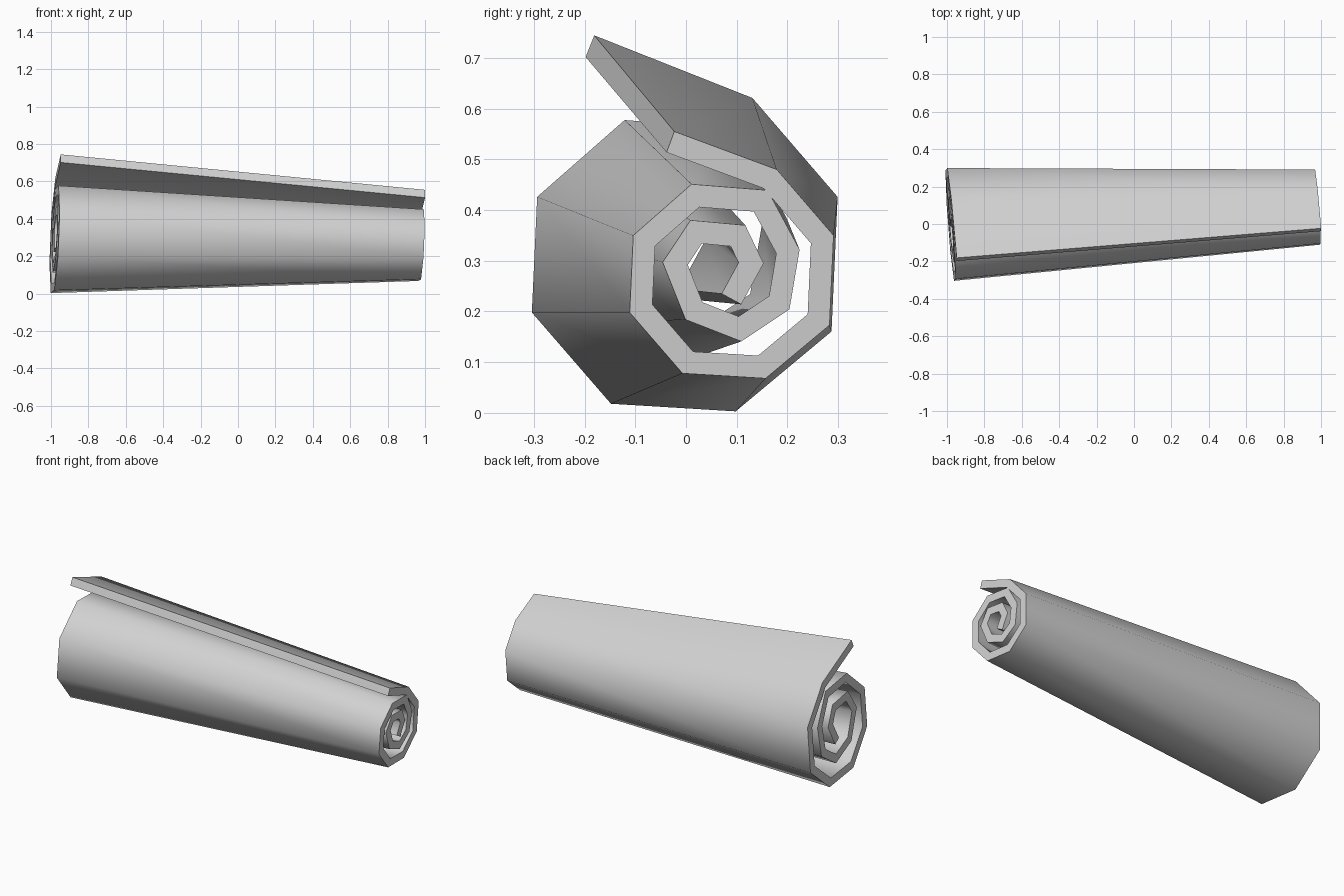
import bpy
import bmesh
import math
from mathutils import Vector

cube = bpy.data.objects.get("Cube")
if cube:
    bpy.data.objects.remove(cube, do_unlink=True)

# Outer spiral of the narrow end as (y, z), from the free edge to the core
SPIRAL = [Vector(p) for p in (
    (-.023, .555), (.179, .48), (.291, .35), (.283, .173), (.157, .068),
    (-.007, .078), (-.111, .198), (-.104, .35), (.011, .451), (.161, .439),
    (.224, .322), (.204, .204), (.109, .141), (-.001, .184), (-.046, .297),
    (.009, .38), (.117, .37), (.153, .295), (.109, .214))]
PIVOT = Vector((.275, .198))


def inset(points, thickness):
    """Offset an open path to its inner side with mitred corners."""
    normals = []
    for a, b in zip(points, points[1:]):
        d = (b - a).normalized()
        normals.append(Vector((d.y, -d.x)))
    result = []
    for i, p in enumerate(points):
        before = normals[max(i - 1, 0)]
        after = normals[min(i, len(normals) - 1)]
        result.append(p + (before + after) * thickness / (1 + before.dot(after)))
    return result


def add_ring(bm, points, offset):
    """Place path points on an end plane square to the sloping axis."""
    return [bm.verts.new((offset - .075 * y + .044 * z, y, z)) for y, z in points]


# The wide end is the same spiral, enlarged, with a slightly longer flap
wide = [PIVOT + (p - PIVOT) * 1.5 for p in SPIRAL]
wide[0] += Vector((-.009, .011))

bm = bmesh.new()
near_out = add_ring(bm, SPIRAL, .975)
near_in = add_ring(bm, inset(SPIRAL, .044), .975)
far_out = add_ring(bm, wide, -.994)
far_in = add_ring(bm, inset(wide, .046), -.994)

# Walls and end caps of the rolled sheet
strips = ((near_out, far_out), (far_out, far_in), (far_in, near_in), (near_in, near_out))
for a, b in strips:
    for i in range(len(SPIRAL) - 1):
        bm.faces.new((a[i], a[i + 1], b[i + 1], b[i]))

# Long edges: outer flap and inner core
for i in (0, -1):
    bm.faces.new((near_out[i], far_out[i], far_in[i], near_in[i]))
bmesh.ops.recalc_face_normals(bm, faces=bm.faces)

mesh = bpy.data.meshes.new("rolled_sheet")
bm.to_mesh(mesh)
bm.free()
sheet = bpy.data.objects.new("rolled_sheet", mesh)
bpy.context.collection.objects.link(sheet)

# Plain light grey
grey = bpy.data.materials.new("light_grey")
grey.use_nodes = True
colour = (.64, .64, .64, 1)
grey.diffuse_color = colour
for node in grey.node_tree.nodes:
    if node.type == 'BSDF_PRINCIPLED':
        node.inputs["Base Color"].default_value = colour
mesh.materials.append(grey)

# Smooth around the roll, crisp at the ends
bpy.ops.object.select_all(action='DESELECT')
sheet.select_set(True)
bpy.context.view_layer.objects.active = sheet
bpy.ops.object.shade_smooth_by_angle(angle=math.radians(75))
